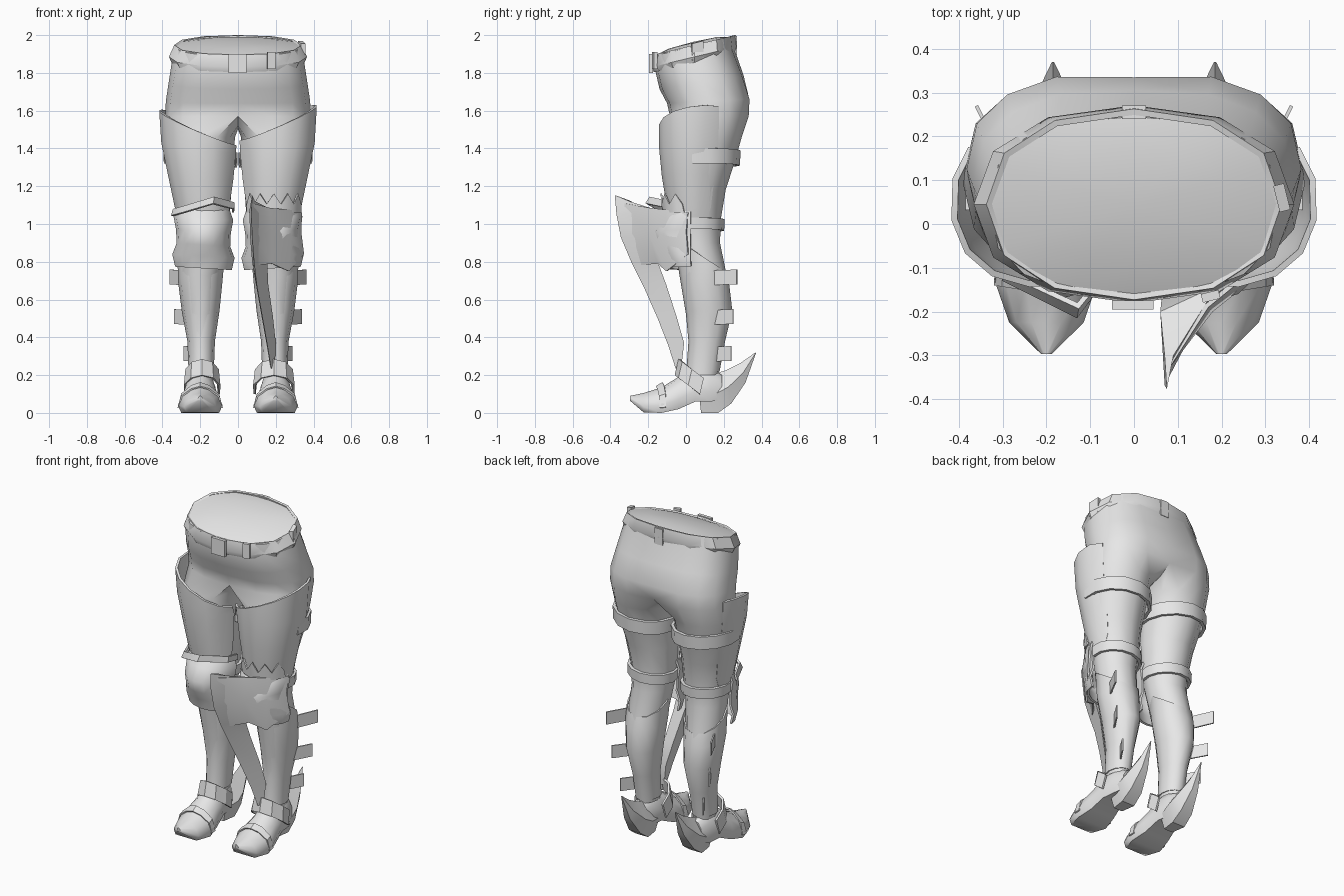
import bpy, bmesh, math
from mathutils import Vector

grey = bpy.data.materials.new("light_grey")
grey.diffuse_color = (0.8, 0.8, 0.8, 1)


def finish(name, bm, angle=40):
    bmesh.ops.remove_doubles(bm, verts=bm.verts, dist=0.0005)
    bmesh.ops.recalc_face_normals(bm, faces=bm.faces)
    me = bpy.data.meshes.new(name)
    bm.to_mesh(me)
    bm.free()
    ob = bpy.data.objects.new(name, me)
    me.materials.append(grey)
    bpy.context.collection.objects.link(ob)
    bpy.ops.object.select_all(action='DESELECT')
    ob.select_set(True)
    bpy.context.view_layer.objects.active = ob
    bpy.ops.object.shade_smooth_by_angle(angle=math.radians(angle))
    return ob


def skin(bm, rows, closed=True, caps=False):
    """Quads between successive rows of points."""
    vs = [[bm.verts.new(p) for p in r] for r in rows]
    n = len(vs[0])
    for a, b in zip(vs, vs[1:]):
        for i in range(n if closed else n - 1):
            j = (i + 1) % n
            bm.faces.new((a[i], a[j], b[j], b[i]))
    if caps:
        bm.faces.new(vs[0])
        bm.faces.new(vs[-1])


def arc(s, cx, cy, rx, ry, z, tx=0, ty=0, a0=-120, a1=210, n=12, p=1.0):
    """Elliptical arc, 0 degrees pointing outward; tx and ty tilt it."""
    pts = []
    for i in range(n):
        a = math.radians(a0 + (a1 - a0) * i / (n - 1))
        c, d = math.cos(a), math.sin(a)
        dx = rx * math.copysign(abs(c) ** p, c)
        dy = ry * math.copysign(abs(d) ** p, d)
        pts.append(Vector((s * (cx + dx), cy + dy, z + tx * dx + ty * dy)))
    return pts


def shell(name, rows, thick=0.012, closed=False, angle=35):
    bm = bmesh.new()
    skin(bm, rows, closed)
    bmesh.ops.recalc_face_normals(bm, faces=bm.faces)
    bmesh.ops.solidify(bm, geom=bm.faces[:], thickness=thick)
    return finish(name, bm, angle)


def solid(name, rows, angle=40):
    bm = bmesh.new()
    skin(bm, rows, True, True)
    return finish(name, bm, angle)


def plate(name, a, b, h, t=0.01, slope=0):
    """Upright thin plate from a to b of height h."""
    a, b = Vector(a), Vector(b)
    n = Vector((a.y - b.y, b.x - a.x, 0)).normalized() * t / 2
    up = Vector((0, 0, h / 2))
    rise = Vector((0, 0, slope))
    solid(name, [[a - n - up, a + n - up, a + n + up, a - n + up],
                 [b - n - up + rise, b + n - up + rise, b + n + up + rise, b - n + up + rise]], 30)


# Pelvis and legs: half rings that split at the crotch into leg rings
PELVIS = [(.04, .01, .01, 1.965, .24, 0), (.04, .13, .21, 1.96, .24, 0),
          (.04, .205, .33, 1.94, .24, 0), (.05, .212, .35, 1.86, .24, 0),
          (.085, .225, .367, 1.75, .16, .005), (.125, .225, .382, 1.65, .05, .015),
          (.13, .215, .385, 1.57, 0, .03)]
LEG = [(.203, .09, .187, .205, 1.46), (.2, .07, .175, .185, 1.32), (.19, .05, .155, .16, 1.18),
       (.18, .05, .135, .135, 1.03), (.185, .06, .12, .12, .9), (.2, .09, .11, .125, .73),
       (.197, .12, .09, .12, .52), (.195, .105, .066, .09, .36), (.195, .09, .06, .08, .2)]
bm = bmesh.new()
for s in (-1, 1):
    half = []
    for cy, ry, rx, z, tilt, dent in PELVIS:
        r = arc(s, 0, cy, rx, ry, z, 0, tilt, -90, 90, 9, .8)
        r[0].x = r[8].x = 0
        r[8].y -= dent
        half.append(r)
    for v in half[0]:
        v.xyz = (0, .04, 1.965)
    skin(bm, half, closed=False)
    crotch = [Vector((0, y, z)) for y, z in ((.23, 1.52), (.13, 1.5), (.02, 1.52))]
    skin(bm, [half[-1] + crotch] + [arc(s, *l) for l in LEG])
finish("pelvis_and_legs", bm, 60)

# Belt, buckle and belt loops
belt = [arc(1, 0, .045, rx, ry, z, 0, .24, -90, 240, 12, .9)
        for rx, ry, z in ((.352, .215, 1.855), (.366, .226, 1.885), (.337, .218, 1.948))]
shell("belt", belt, .014, True)
plate("buckle", (-.05, -.185, 1.85), (.045, -.185, 1.85), .1, .02)
plate("front_loop", (.155, -.17, 1.865), (.195, -.16, 1.865), .09, .02)
plate("back_loop", (-.027, .255, 1.945), (.027, .255, 1.945), .1, .03)
plate("side_loop", (.345, .03, 1.91), (.33, .09, 1.925), .09, .025)

for s, side in ((-1, "left"), (1, "right")):
    # Thigh armour, flaring outward at the top
    hi = .025 if s > 0 else 0
    shell(side + "_thigh_plate",
          [arc(s, .205, .05, .215, .195, 1.51 + hi, .42, .12, -155, 38, 9, .9),
           arc(s, .205, .05, .205, .193, 1.4, .15, 0, -160, 38, 9, .95),
           arc(s, .197, .04, .178, .168, 1.25, .1, 0, -165, 42, 9),
           arc(s, .187, .04, .15, .143, 1.1, -.1, 0, -165, 40, 9),
           arc(s, .182, .045, .14, .135, 1.03, 0, 0, -160, 30, 9)], .014)
    # Straps behind the thigh and the knee
    for name, rows in (("thigh_strap", ((.2, .085, .197, .2, 1.31), (.2, .085, .2, .205, 1.39))),
                       ("knee_strap", ((.182, .06, .147, .142, .965), (.182, .06, .15, .145, 1.025)))):
        shell(side + "_" + name, [arc(s, *r, .06, 0, -15, 200, 9) for r in rows], .018)
    # Greave around the calf, higher at the front than behind
    shell(side + "_greave",
          [arc(s, .195, .085, .125, .125, .83, 0, -.65),
           arc(s, .2, .1, .118, .13, .7, 0, -.2),
           arc(s, .198, .122, .1, .123, .54),
           arc(s, .195, .11, .073, .097, .38),
           arc(s, .195, .09, .067, .088, .22)], .008, True, 50)
    # Knee cap with a domed middle
    caps = [(.14, .12, 1.08), (.158, .16, 1.03), (.145, .205, .96),
            (.142, .19, .89), (.165, .155, .83), (.15, .135, .765)]
    shell(side + "_knee_cap",
          [arc(s, .183, .03, rx, ry, z, .06, 0, -178, -2, 9) for rx, ry, z in caps], .012, False, 50)
    # Fins on the outer calf
    for x, y, z, w in ((.36, .27, .715, .14), (.335, .25, .505, .11), (.285, .24, .31, .11)):
        plate(side + "_calf_fin", (s * (x - .07), y - w, z), (s * x, y, z), .078, .008, .005)
    # Foot, lofted from toe to heel
    foot = []
    for y, lo, hi, w in ((-.297, .065, .09, .012), (-.225, .003, .105, .085), (-.13, 0, .135, .118),
                         (-.04, .02, .19, .098), (.05, .06, .25, .08), (.13, .06, .24, .07), (.19, .07, .2, .045)):
        prof = ((-.85, 0), (-1, .3), (-.8, .68), (-.4, .92), (0, 1), (.4, .92), (.8, .68), (1, .3), (.85, 0))
        foot.append([Vector((s * .2 + w * u, y, lo + (hi - lo) * v)) for u, v in prof])
    solid(side + "_foot", foot, 50)
    # Toe cap rim
    shell(side + "_toe_rim",
          [[Vector((s * .2 + w * u, y - .02 * (1 - abs(u)), h * v)) for u, v in
            ((-1, .2), (-.85, .66), (-.4, .95), (0, 1.05), (.4, .95), (.85, .66), (1, .2))]
           for y, w, h in ((-.14, .12, .135), (-.105, .118, .155))], .008)
    # Heel with a spur curving up behind
    spur = []
    for y0, z0, y1, z1, w in ((.08, .0, .06, .17, .05), (.17, 0, .16, .21, .072),
                              (.24, .05, .21, .225, .065), (.315, .16, .29, .265, .035), (.37, .315, .368, .32, .003)):
        x = s * .185
        spur.append([Vector((x - w * .6, y0, z0)), Vector((x + w * .6, y0, z0)),
                     Vector((x + w, (y0 + y1) / 2, (z0 + z1) / 2)), Vector((x, y1, z1)),
                     Vector((x - w, (y0 + y1) / 2, (z0 + z1) / 2))])
    solid(side + "_heel_spur", spur, 35)
    # Slanted ankle guard
    k = 1 if s > 0 else .88
    shell(side + "_ankle_guard",
          [arc(s, .19, .04, .115 * k, .1, .125, 0, -.75, -200, 20, 7),
           arc(s, .19, .06, .105 * k, .1, .21, 0, -.75, -200, 20, 7)], .012, False, 25)

# Left knee: slanted pointed band
band = [(-.355, .0, 1.045), (-.3, -.13, 1.06), (-.13, -.215, 1.11), (-.02, -.07, 1.08), (-.02, .03, 1.06)]
shell("left_knee_band", [[Vector(p) for p in band],
                         [Vector((x * .97, y * .9, z + .035)) for x, y, z in band]], .012)

# Right knee: toothed crown
crown = arc(1, .19, .03, .15, .155, 1.06, 0, 0, -165, -15, 11)
shell("right_knee_crown", [crown, [p + Vector((0, -.01, .1 if i % 2 else .045))
                                   for i, p in enumerate(crown)]], .008)

# Right knee: long curved blade, wedge section from tip down to the ankle
blade = []
for f, a, b in (((.075, -.377, 1.153), (.07, -.3, 1.125), (.09, -.3, 1.12)),
                ((.07, -.368, 1.05), (.06, -.2, 1.07), (.19, -.14, 1.07)),
                ((.075, -.345, .93), (.065, -.15, .92), (.185, -.14, .92)),
                ((.085, -.29, .8), (.075, -.16, .8), (.155, -.15, .8)),
                ((.1, -.225, .67), (.095, -.115, .68), (.16, -.105, .68)),
                ((.13, -.15, .5), (.125, -.055, .51), (.185, -.05, .51)),
                ((.155, -.095, .36), (.15, -.015, .37), (.2, -.01, .37)),
                ((.175, -.055, .235), (.172, -.03, .24), (.195, -.025, .24))):
    blade.append([Vector(f), Vector(b), Vector(a)])
solid("right_knee_blade", blade, 45)
# Wing joining the blade to the outer knee
shell("right_knee_wing", [[Vector(p) for p in r] for r in (
    ((.08, -.33, 1.11), (.17, -.19, 1.085), (.28, -.1, 1.075), (.34, .01, 1.06)),
    ((.08, -.32, .95), (.18, -.2, .95), (.28, -.12, .94), (.335, 0, .96)),
    ((.09, -.26, .78), (.18, -.15, .79), (.27, -.105, .75), (.35, .01, .84)))], .01, False, 45)
